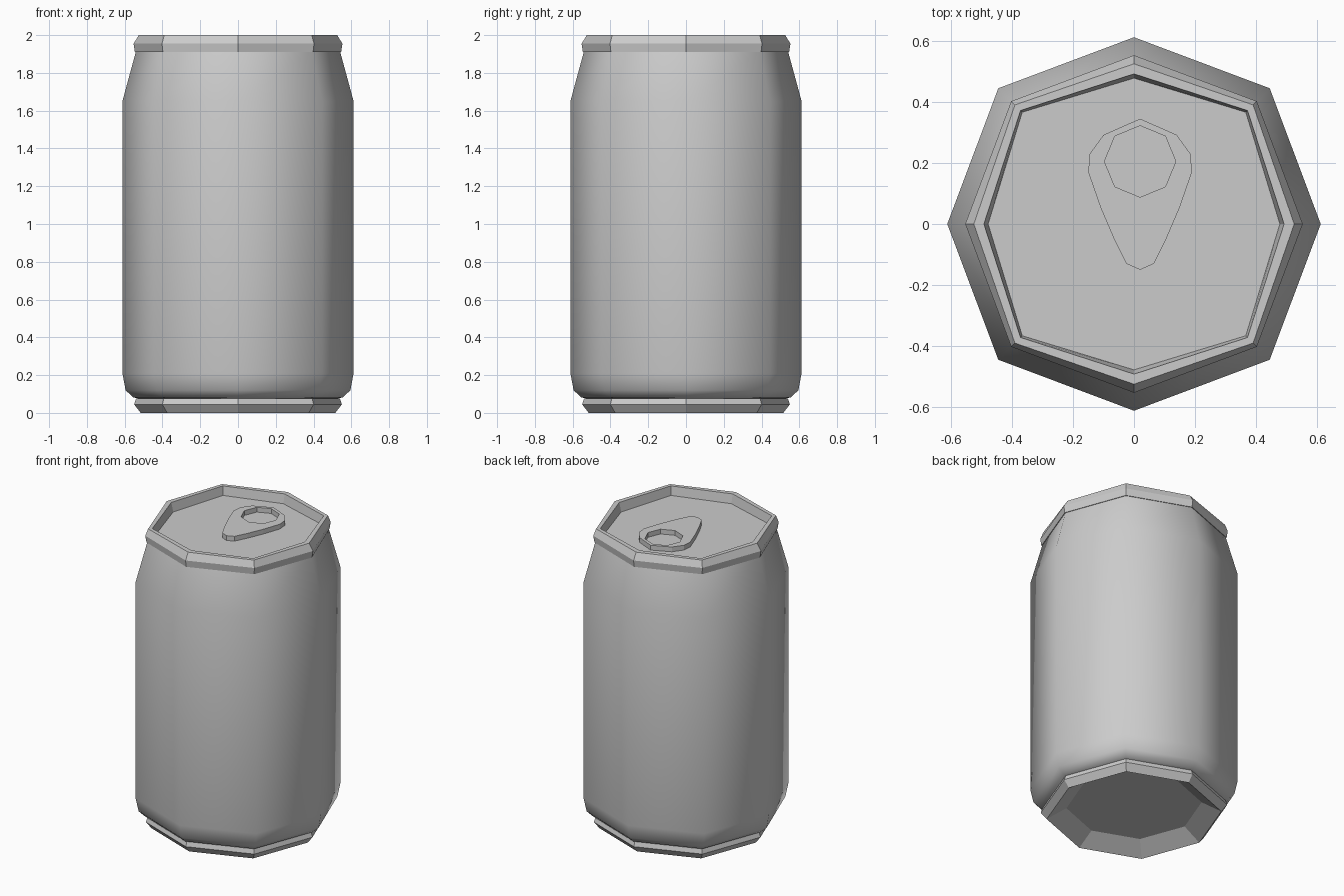
import bpy, bmesh
from math import sin, cos, pi

if "Cube" in bpy.data.objects:
    bpy.data.objects.remove(bpy.data.objects["Cube"])


def lathe8(name, profile, cap_start=False, cap_end=False, smooth=False):
    """Eight-sided turned part; profile rows are (axis radius, diagonal radius, z)."""
    bm = bmesh.new()
    rings = []
    for ra, rd, z in profile:
        rings.append([bm.verts.new(((rd if i % 2 else ra) * cos(i * pi / 4),
                                    (rd if i % 2 else ra) * sin(i * pi / 4), z))
                      for i in range(8)])
    for a, b in zip(rings, rings[1:]):
        for i in range(8):
            j = (i + 1) % 8
            bm.faces.new((a[i], a[j], b[j], b[i]))
    if cap_start:
        bm.faces.new(rings[0][::-1])
    if cap_end:
        bm.faces.new(rings[-1])
    for f in bm.faces:
        f.smooth = smooth
    me = bpy.data.meshes.new(name)
    bm.to_mesh(me)
    bm.free()
    ob = bpy.data.objects.new(name, me)
    bpy.context.collection.objects.link(ob)
    return ob


# Can wall with tapered shoulder, smooth shaded
lathe8("can_body", [
    (0.52, 0.53, 0.075), (0.555, 0.57, 0.082), (0.595, 0.61, 0.12),
    (0.612, 0.629, 0.21), (0.612, 0.629, 1.65), (0.54, 0.556, 1.915)], smooth=True)

# Top rim, inner wall and recessed lid
lathe8("top_rim_and_lid", [
    (0.53, 0.545, 1.91), (0.546, 0.562, 1.91), (0.553, 0.569, 1.955),
    (0.525, 0.552, 2.0), (0.492, 0.526, 2.0), (0.478, 0.518, 1.94)], cap_end=True)

# Bottom rim with shallow sunken base
lathe8("bottom_rim_and_base", [
    (0.40, 0.41, 0.07), (0.515, 0.53, 0.0), (0.55, 0.566, 0.045),
    (0.54, 0.556, 0.075), (0.50, 0.51, 0.082)], cap_start=True)

# Pull tab: mirrored outline with an octagonal finger hole
cx = 0.02
half = [(0.12, 0.292), (0.165, 0.23), (0.17, 0.17), (0.13, 0.055),
        (0.085, -0.05), (0.045, -0.13)]
outline = ([(cx, 0.345)] + [(cx + x, y) for x, y in half] + [(cx, -0.15)]
           + [(cx - x, y) for x, y in reversed(half)])
hole = [(cx + 0.117 * sin(i * pi / 4), 0.205 + 0.117 * cos(i * pi / 4)) for i in range(8)]
cu = bpy.data.curves.new("pull_tab", 'CURVE')
cu.dimensions = '2D'
cu.fill_mode = 'BOTH'
cu.extrude = 0.016
for pts in (outline, hole):
    sp = cu.splines.new('POLY')
    sp.points.add(len(pts) - 1)
    for p, (x, y) in zip(sp.points, pts):
        p.co = (x, y, 0, 1)
    sp.use_cyclic_u = True
tab = bpy.data.objects.new("pull_tab", cu)
tab.location.z = 1.956
bpy.context.collection.objects.link(tab)
bpy.context.view_layer.objects.active = tab
tab.select_set(True)
bpy.ops.object.convert(target='MESH')
bpy.ops.object.shade_flat()
